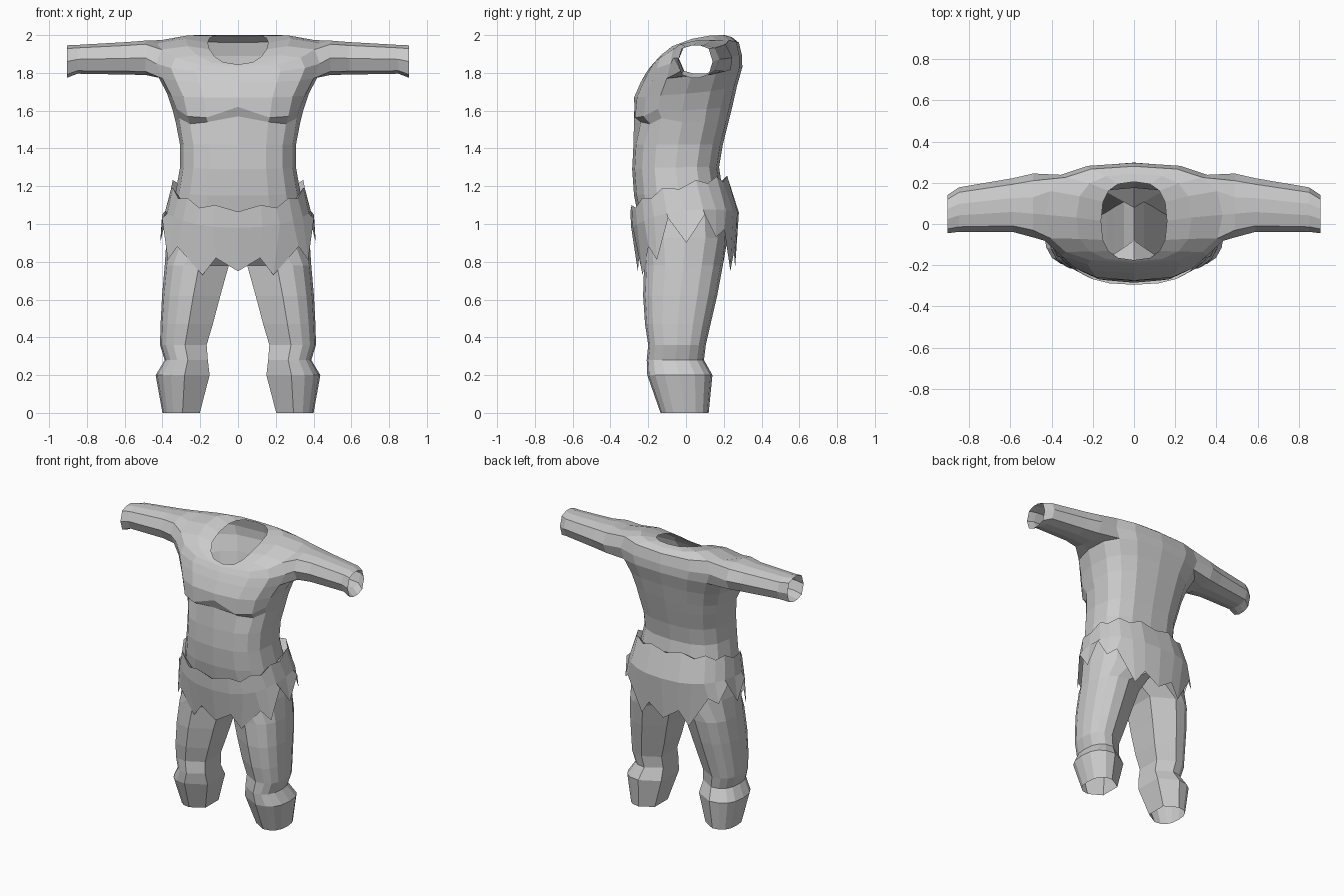
import bpy, bmesh
from math import sin, cos, pi, sqrt

if "Cube" in bpy.data.objects:
    bpy.data.objects.remove(bpy.data.objects["Cube"])


def spow(v, p):
    return abs(v) ** p * (1 if v >= 0 else -1)


def half_ring(n, zf, zs, zb, w, yf, yb, p=0.75):
    """Half of a rounded section, front centre to back centre, z eased front/side/back."""
    pts = []
    for j in range(n + 1):
        t = cos(pi * j / n)
        x = 0.0 if j in (0, n) else w * spow(sin(pi * j / n), p)
        y = (yf + yb) / 2 - (yb - yf) / 2 * spow(t, p)
        z = zs - (zb - zf) / 2 * t + ((zb + zf) / 2 - zs) * t * t
        pts.append((x, y, z))
    return pts


def bridge(bm, a, b, closed=False, skip=()):
    for j in range(len(a) if closed else len(a) - 1):
        if j not in skip:
            k = (j + 1) % len(a)
            bm.faces.new((a[j], a[k], b[k], b[j]))


def finish(bm, name):
    bmesh.ops.recalc_face_normals(bm, faces=bm.faces[:])
    me = bpy.data.meshes.new(name)
    bm.to_mesh(me)
    bm.free()
    ob = bpy.data.objects.new(name, me)
    bpy.context.collection.objects.link(ob)
    m = ob.modifiers.new("mirror", 'MIRROR')
    m.use_clip = True
    m.merge_threshold = 0.0005
    return ob


# Body: half torso with an armhole, then sleeve and leg grown from its edges
bm = bmesh.new()
add = lambda pts: [bm.verts.new(p) for p in pts]
N = 8
torso = [  # front z, side z, back z, half width, front y, back y
    (0.92, 0.93, 0.92, 0.378, -0.235, 0.22),
    (1.05, 1.06, 1.06, 0.355, -0.255, 0.22),
    (1.15, 1.17, 1.17, 0.33, -0.275, 0.195),
    (1.29, 1.30, 1.30, 0.307, -0.285, 0.175),
    (1.42, 1.42, 1.42, 0.307, -0.278, 0.195),
    (1.54, 1.54, 1.54, 0.33, -0.265, 0.225),
    (1.57, 1.60, 1.62, 0.345, -0.285, 0.245),
    (1.67, 1.69, 1.73, 0.375, -0.275, 0.27),
    (1.75, 1.785, 1.83, 0.425, -0.24, 0.298),
    (1.80, 1.87, 1.89, 0.46, -0.212, 0.297),
    (1.83, 1.958, 1.96, 0.43, -0.19, 0.28),
    (1.838, 1.98, 1.988, 0.28, -0.182, 0.245),
    (1.845, 1.96, 2.0, 0.16, -0.175, 0.205),
]
rings = [add(half_ring(N, *r)) for r in torso]

# Chest muscles: crease under each side, flatter at the breastbone
for j, (dy, dz) in enumerate([(-0.01, 0.03), (0.012, 0.0), (0.02, -0.01), (0.01, 0.02)]):
    rings[5][j].co.y += dy
    rings[5][j].co.z += dz
for j, (dy, dz) in enumerate([(0.012, 0.05), (0, -0.01), (0, -0.01), (0, 0.02)]):
    rings[6][j].co.y += dy
    rings[6][j].co.z += dz

A, C0, C1 = 8, 3, 6                      # armhole: rows A..A+2, columns C0..C1
for i in range(len(rings) - 1):
    bridge(bm, rings[i], rings[i + 1],
           skip=range(C0, C1) if i in (A, A + 1) else ())

# Sleeve: walk round the armhole and extend it along x
path = [(0, j) for j in range(C0, C1 + 1)] + [(1, C1)] \
     + [(2, j) for j in range(C1, C0 - 1, -1)] + [(1, C0)]
loop = [rings[A + i][j] for i, j in path]
for x, cy, ry, cz, rz in [(0.49, 0.09, 0.155, 1.88, 0.093),
                          (0.59, 0.092, 0.13, 1.877, 0.088),
                          (0.85, 0.07, 0.108, 1.872, 0.078),
                          (0.905, 0.048, 0.093, 1.86, 0.088)]:
    pts = []
    for i, j in path:
        v, u = i - 1, 2 * (j - C0) / (C1 - C0) - 1
        pts.append((x, cy + ry * u * sqrt(1 - 0.4 * v * v),
                    cz + rz * v * sqrt(1 - 0.4 * u * u)))
    new = add(pts)
    bridge(bm, loop, new, closed=True)
    loop = new

# Leg: hip edge plus crotch strip, lofted down to the open cuff
loop = rings[0] + add([(0, 0.08, 0.855), (0, -0.08, 0.855)])
angles = [pi * j / N for j in range(N + 1)] + [pi * 1.33, pi * 1.67]
for z, xi, xo, yf, yb in [
        (0.78, 0.045, 0.388, -0.222, 0.195),
        (0.62, 0.09, 0.402, -0.227, 0.165),
        (0.47, 0.13, 0.41, -0.217, 0.13),
        (0.36, 0.163, 0.413, -0.20, 0.105),
        (0.28, 0.157, 0.388, -0.208, 0.095),
        (0.20, 0.147, 0.436, -0.205, 0.14),
        (0.0, 0.20, 0.40, -0.135, 0.12)]:
    xm = xi + (xo - xi) * 0.47
    new = add([(xm + (xo - xm if sin(a) > 0 else (xm - xi) * 1.1) * spow(sin(a), 0.8),
                (yf + yb) / 2 - (yb - yf) / 2 * spow(cos(a), 0.8), z) for a in angles])
    bridge(bm, loop, new, closed=True)
    loop = new
finish(bm, "body_suit")

# Ragged skirt: wavy folded top, bulging middle, pointed hem
bm = bmesh.new()
M = 12
hem = [0.75, 0.82, 0.73, 0.88, 0.81, 1.03, 0.90, 1.05, 0.93, 0.97, 0.75, 0.85, 0.77]
lip = half_ring(M, 1.05, 1.16, 1.21, 0.325, -0.27, 0.19, 0.8)
top = half_ring(M, 1.08, 1.20, 1.24, 0.355, -0.295, 0.225, 0.8)
mid = half_ring(M, 0.98, 1.07, 1.06, 0.385, -0.29, 0.28, 0.8)
low = half_ring(M, 0.80, 0.90, 0.80, 0.412, -0.255, 0.26, 0.72)
top = [(x, y, z + (0.015 if j % 2 else -0.015)) for j, (x, y, z) in enumerate(top)]
low = [(x * (0.75 if j in (1, 2, 10, 11) else 1), y, hem[j])
       for j, (x, y, z) in enumerate(low)]
rows = [[bm.verts.new(p) for p in r] for r in (lip, top, mid, low)]
for a, b in zip(rows, rows[1:]):
    bridge(bm, a, b)
finish(bm, "ragged_skirt")
